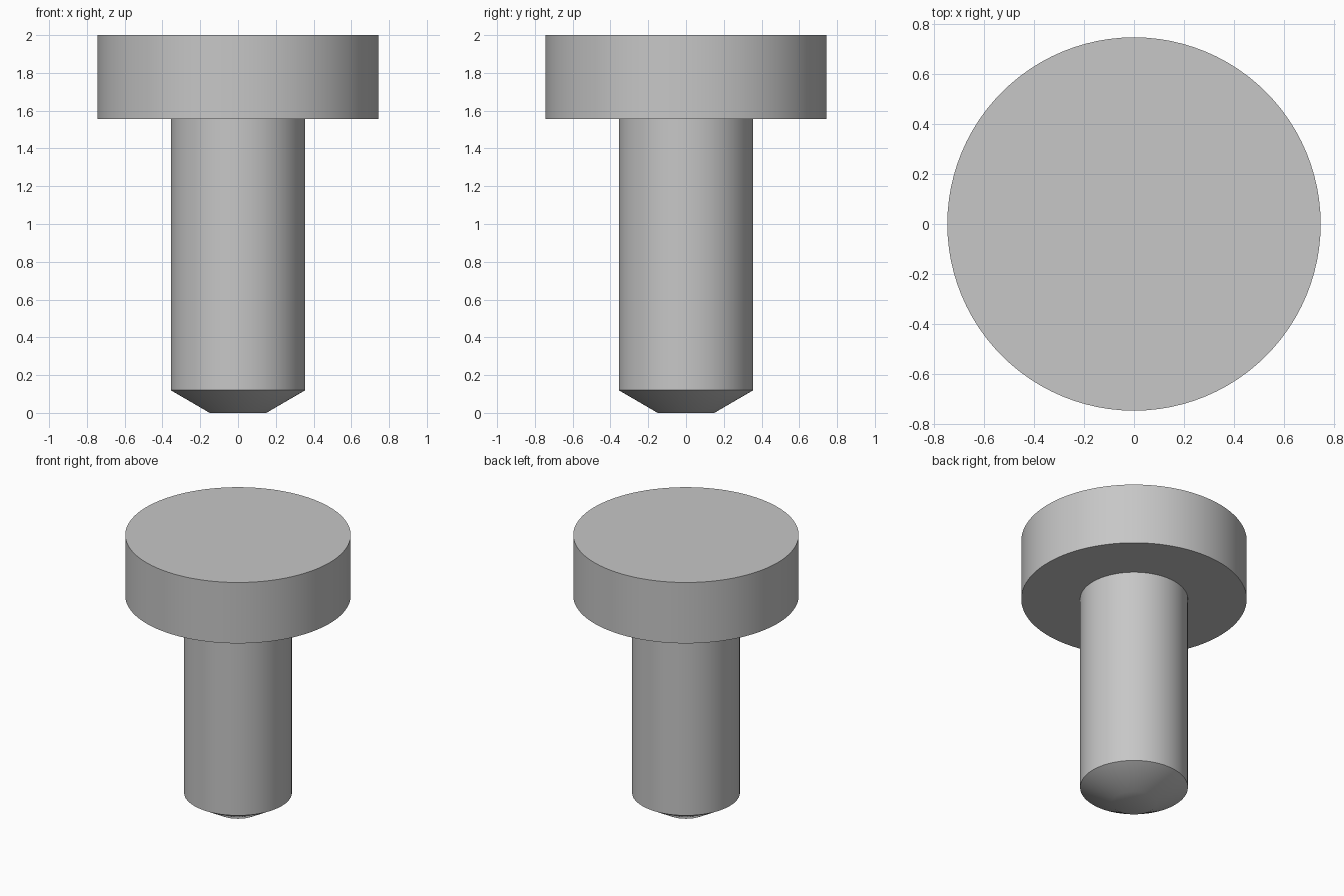
import bpy
import bmesh
import math

if "Cube" in bpy.data.objects:
    bpy.data.objects.remove(bpy.data.objects["Cube"], do_unlink=True)

SEGMENTS = 96

# One plain grey metal
steel = bpy.data.materials.new("grey_steel")
steel.use_nodes = True
colour = (0.57, 0.57, 0.57, 1)
steel.diffuse_color = colour
steel.node_tree.nodes["Principled BSDF"].inputs["Base Color"].default_value = colour


def lathe(name, profile):
    """Spin a closed (radius, height) profile around the z axis."""
    bm = bmesh.new()
    verts = [bm.verts.new((r, 0, z)) for r, z in profile]
    edges = [bm.edges.new(pair) for pair in zip(verts, verts[1:])]
    bmesh.ops.spin(bm, geom=verts + edges, cent=(0, 0, 0), axis=(0, 0, 1),
                   angle=math.tau, steps=SEGMENTS)
    bmesh.ops.remove_doubles(bm, verts=bm.verts, dist=0.0001)
    bmesh.ops.recalc_face_normals(bm, faces=bm.faces)
    mesh = bpy.data.meshes.new(name)
    bm.to_mesh(mesh)
    bm.free()
    mesh.materials.append(steel)
    obj = bpy.data.objects.new(name, mesh)
    bpy.context.collection.objects.link(obj)
    bpy.ops.object.select_all(action="DESELECT")
    obj.select_set(True)
    bpy.context.view_layer.objects.active = obj
    bpy.ops.object.shade_smooth_by_angle(angle=math.radians(35))
    return obj


# Whole pin: tapered tip, shank, underside of head, head
HEAD_R, SHANK_R, TIP_R = 0.745, 0.356, 0.15
lathe("headed_pin", [
    (0, 0), (TIP_R, 0), (SHANK_R, 0.12), (SHANK_R, 1.556),
    (HEAD_R, 1.556), (HEAD_R, 2), (0, 2),
])
